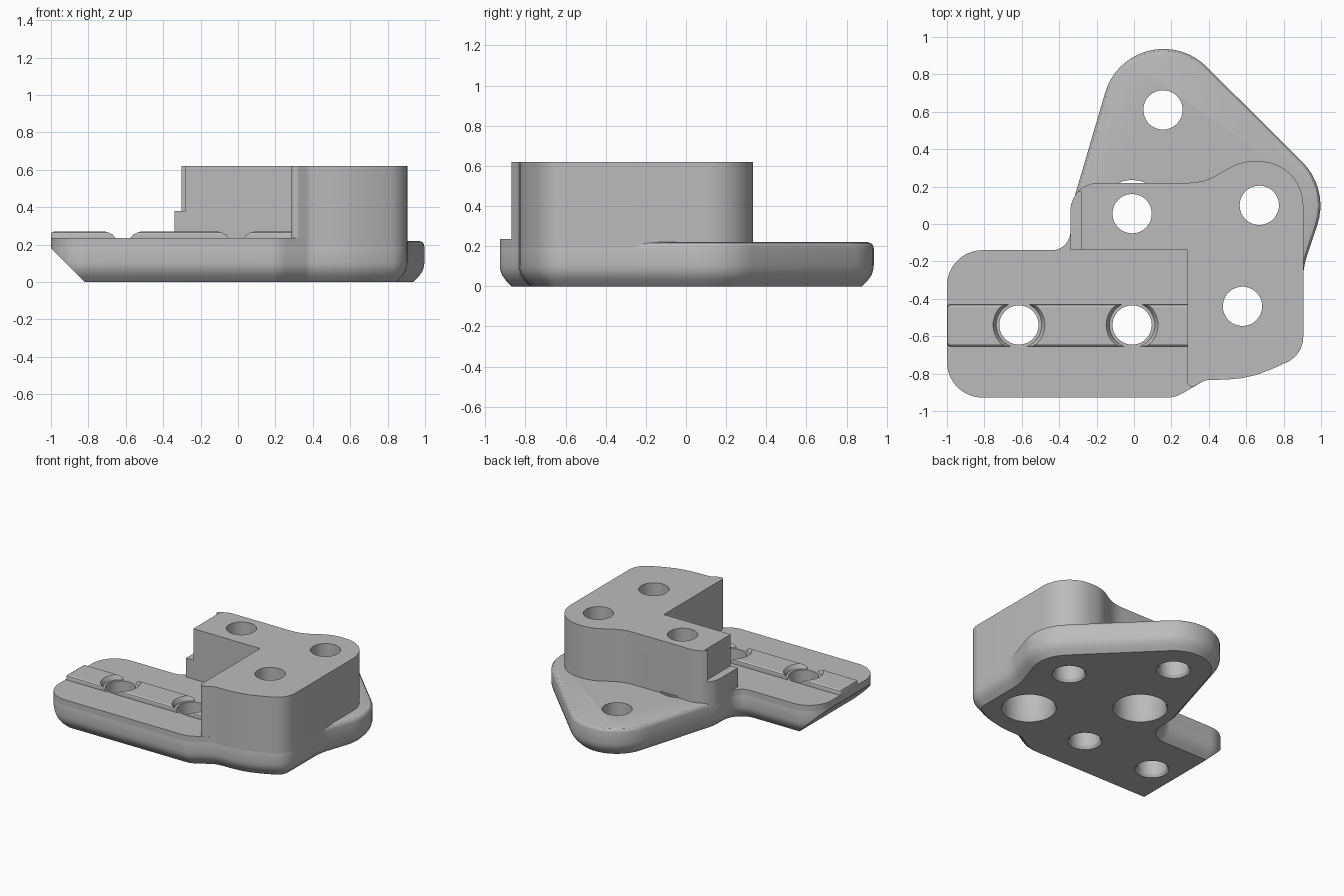
import bpy, bmesh, math
from mathutils import Vector

cube = bpy.data.objects.get("Cube")
if cube:
    bpy.data.objects.remove(cube, do_unlink=True)

grey = bpy.data.materials.new("plain_grey")
grey.use_nodes = True
grey.diffuse_color = (0.5, 0.5, 0.5, 1)
grey.node_tree.nodes["Principled BSDF"].inputs["Base Color"].default_value = (0.5, 0.5, 0.5, 1)


def rounded(corners):
    """Clockwise (x, y, radius) corners to a counter-clockwise outline with filleted corners."""
    pts = []
    for i, (x, y, r) in enumerate(corners):
        p = Vector((x, y))
        if r == 0:
            pts.append(p)
            continue
        a = (Vector(corners[i - 1][:2]) - p).normalized()
        b = (Vector(corners[(i + 1) % len(corners)][:2]) - p).normalized()
        half = a.angle(b) / 2
        centre = p + (a + b).normalized() * r / math.sin(half)
        start = p + a * r / math.tan(half) - centre
        end = p + b * r / math.tan(half) - centre
        turn = math.atan2(start.cross(end), start.dot(end))
        steps = max(3, round(abs(turn) / math.radians(7)))
        for k in range(steps + 1):
            t = turn * k / steps
            c, s = math.cos(t), math.sin(t)
            pts.append(centre + Vector((c * start.x - s * start.y, s * start.x + c * start.y)))
    return pts[::-1]


def inset(pts, d):
    """Move an outline inwards by d with mitred corners."""
    out = []
    for i, p in enumerate(pts):
        e1 = (p - pts[i - 1]).normalized()
        e2 = (pts[(i + 1) % len(pts)] - p).normalized()
        n1, n2 = Vector((-e1.y, e1.x)), Vector((-e2.y, e2.x))
        out.append(p + (n1 + n2) * d / (1 + n1.dot(n2)))
    return out


def stack(bm, rings):
    """Skin a closed solid through rings of 3D points."""
    loops = [[bm.verts.new(p) for p in ring] for ring in rings]
    n = len(loops[0])
    for lo, hi in zip(loops, loops[1:]):
        for i in range(n):
            j = (i + 1) % n
            bm.faces.new((lo[i], lo[j], hi[j], hi[i]))
    bm.faces.new(loops[0][::-1])
    bm.faces.new(loops[-1])


def make(name, bm):
    bmesh.ops.recalc_face_normals(bm, faces=bm.faces)
    mesh = bpy.data.meshes.new(name)
    bm.to_mesh(mesh)
    bm.free()
    mesh.materials.append(grey)
    ob = bpy.data.objects.new(name, mesh)
    bpy.context.collection.objects.link(ob)
    return ob


def prism(outline, levels):
    """Solid from an outline and (inset, height) levels."""
    bm = bmesh.new()
    stack(bm, [[(p.x, p.y, z) for p in inset(outline, d)] for d, z in levels])
    return bm


# Shared front edge of plate and tower
front = [(0.905, -0.70, 0.15), (0.62, -0.828, 0.6), (0.38, -0.835, 0.08)]
arm_left = [(-1, -0.14, 0.19), (-0.34, -0.14, 0.10)]
arm_front = [(0.22, -0.928, 0.15), (-1, -0.928, 0.19)]

# Base plate: chamfered underneath, softened on top, sloped at the arm tip
plate = rounded(arm_left + [(-0.34, 0.07, 0.3), (0, 1.226, 0.325), (1.045, 0.188, 0.33),
                            (0.905, -0.23, 0.35)] + front + arm_front)
bm = prism(plate, [(0.06, 0), (0.028, 0.032), (0.009, 0.06), (0.002, 0.085), (0, 0.105),
                   (0, 0.19), (0.004, 0.205), (0.013, 0.215), (0.03, 0.22)])
cut = bmesh.ops.bisect_plane(bm, geom=bm.verts[:] + bm.edges[:] + bm.faces[:],
                             plane_co=(-0.82, 0, 0), plane_no=(-1, 0, -1), clear_outer=True)
bmesh.ops.holes_fill(bm, edges=[e for e in bm.edges if e.is_boundary], sides=0)
base_plate = make("base_plate", bm)

# Raised top of the arm
arm = rounded(arm_left + [(-0.34, -0.03, 0), (0.4, -0.03, 0), (0.4, -0.8, 0),
                          (0.38, -0.835, 0)] + arm_front)
arm_top = make("arm_top", prism(arm, [(0, 0.19), (0, 0.235)]))

# Tall L-shaped tower
tower_outline = rounded([(-0.34, -0.14, 0), (-0.34, 0.22, 0.15), (0.37, 0.22, 0.3),
                         (0.57, 0.335, 0.25), (0.905, 0.335, 0.235)] + front +
                        [(0.32, -0.869, 0.025), (0.285, -0.869, 0.025), (0.285, -0.14, 0)])
tower = make("tower", prism(tower_outline, [(0, 0.19), (0, 0.62)]))

# Rail along the arm
rail_outline = rounded([(-1, -0.43, 0.02), (0.35, -0.43, 0), (0.35, -0.655, 0), (-1, -0.655, 0.02)])
rail = make("rail", prism(rail_outline, [(0, 0.22), (0, 0.255), (0.004, 0.264), (0.014, 0.27)]))

# Hole cutters as turned profiles of (radius, height)
plain = [(0.13, -0.02), (0.105, 0.02), (0.105, 0.8)]
bored = [(0.2, -0.02), (0.18, 0.02), (0.18, 0.23), (0.105, 0.23), (0.105, 0.8)]
scooped = plain[:2] + [(0.105, 0.236), (0.122, 0.236), (0.128, 0.255), (0.142, 0.275), (0.142, 0.8)]
holes = [(0.155, 0.61, plain), (0.67, 0.1, plain), (-0.01, 0.055, bored), (0.58, -0.44, bored),
         (-0.615, -0.54, scooped), (-0.01, -0.54, scooped)]
bm = bmesh.new()
for x, y, profile in holes:
    angles = [math.tau * k / 48 for k in range(48)]
    stack(bm, [[(x + r * math.cos(a), y + r * math.sin(a), z) for a in angles] for r, z in profile])
# Notch in the tower's side
notch = [(-0.5, -0.3), (-0.28, -0.3), (-0.28, 0.17), (-0.5, 0.17)]
stack(bm, [[(x, y, z) for x, y in notch] for z in (0.38, 0.9)])
cutter = make("hole_cutter", bm)
cutter.hide_render = True

for ob in (base_plate, arm_top, tower, rail):
    mod = ob.modifiers.new("holes", 'BOOLEAN')
    mod.operation = 'DIFFERENCE'
    mod.solver = 'EXACT'
    mod.object = cutter
    bpy.ops.object.select_all(action='DESELECT')
    bpy.context.view_layer.objects.active = ob
    ob.select_set(True)
    bpy.ops.object.modifier_apply(modifier=mod.name)
    bpy.ops.object.shade_smooth_by_angle(angle=math.radians(28))
bpy.data.objects.remove(cutter, do_unlink=True)
